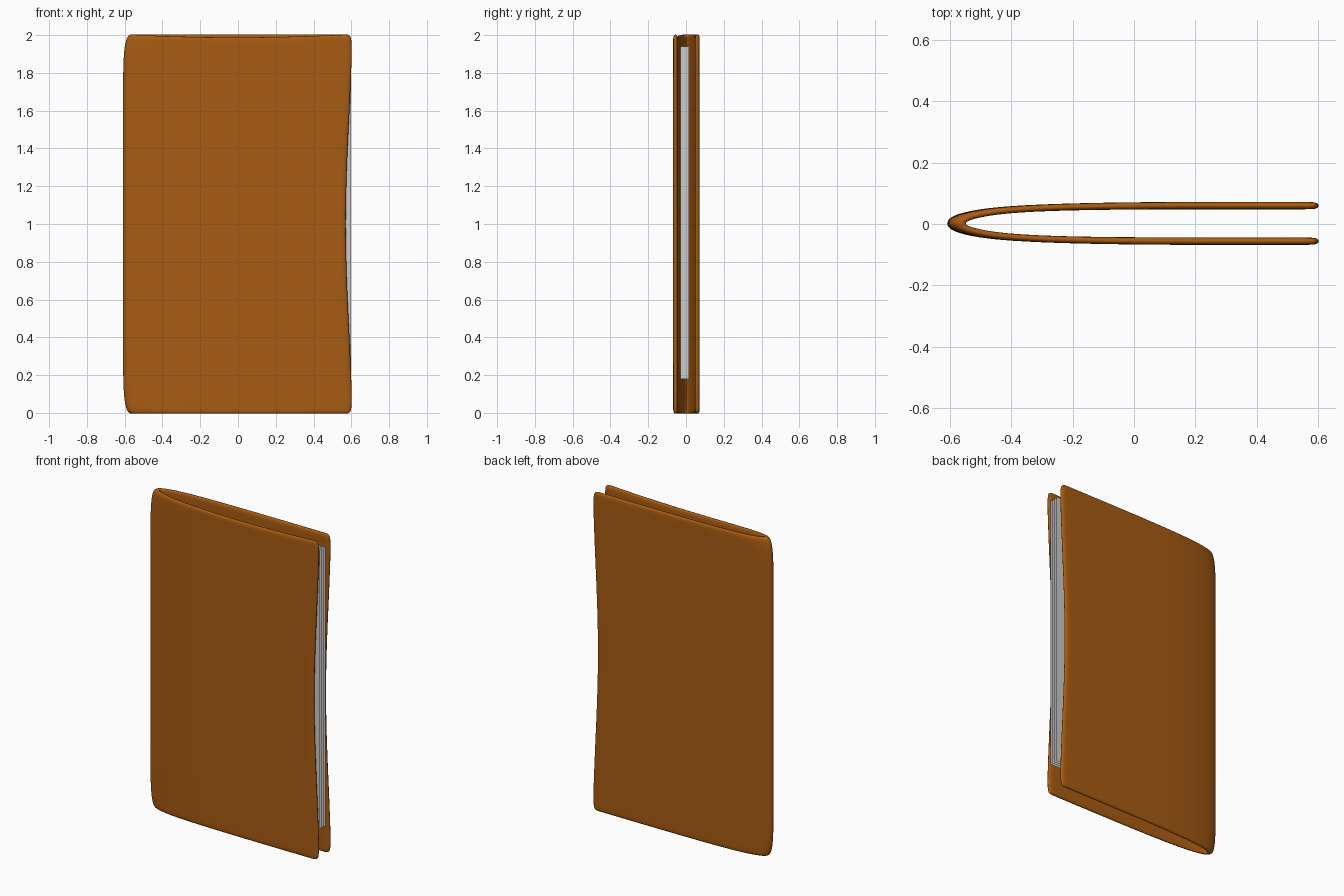
import bpy, bmesh

if "Cube" in bpy.data.objects:
    bpy.data.objects.remove(bpy.data.objects["Cube"])

leather = bpy.data.materials.new("leather")
leather.diffuse_color = (0.39, 0.105, 0.006, 1)
leather.use_nodes = True
leather.node_tree.nodes["Principled BSDF"].inputs["Base Color"].default_value = leather.diffuse_color


def make_object(name, bm, mat=None):
    bmesh.ops.recalc_face_normals(bm, faces=bm.faces)
    me = bpy.data.meshes.new(name)
    bm.to_mesh(me)
    bm.free()
    ob = bpy.data.objects.new(name, me)
    bpy.context.collection.objects.link(ob)
    if mat:
        me.materials.append(mat)
    return ob


# Folded cover: U-shaped profile halves (x, y), outer and inner skin
outer = [(-0.60, 0.020), (-0.56, 0.036), (-0.46, 0.054), (-0.25, 0.065),
         (0.05, 0.070), (0.35, 0.070), (0.56, 0.070), (0.603, 0.070)]
inner = [(-0.562, 0.007), (-0.53, 0.017), (-0.44, 0.033), (-0.24, 0.043),
         (0.05, 0.046), (0.35, 0.046), (0.56, 0.046), (0.605, 0.046)]


def full(half, tip):
    return [(x, -y) for x, y in reversed(half)] + [(tip, 0)] + half


skins = (full(outer, -0.613), full(inner, -0.569))
# Rows: height, spine inset, free edge inset
rows = [(-0.006, 0.03, 0.008), (0.03, 0.012, 0), (0.13, 0, 0), (0.4, 0, 0.012),
        (0.7, 0, 0.027), (1.0, 0, 0.034), (1.3, 0, 0.027), (1.6, 0, 0.012),
        (1.87, 0, 0), (1.97, 0.012, 0), (2.006, 0.03, 0.008)]

bm = bmesh.new()
grid = []
for z, spine, edge in rows:
    level = []
    for skin in skins:
        line = []
        for x, y in skin:
            t = (x + 0.61) / 1.21
            dx = spine * max(0, 1 - t * 3) - edge * max(0, (t - 0.7) / 0.3)
            sag = 0.018 * 4 * t * (1 - t) if z > 1.9 and y < 0 else 0
            line.append(bm.verts.new((x + dx, y + 0.002, z - sag)))
        level.append(line)
    grid.append(level)
n = len(skins[0])
for a, b in zip(grid, grid[1:]):
    for s in (0, 1):
        for i in range(n - 1):
            bm.faces.new((a[s][i], a[s][i + 1], b[s][i + 1], b[s][i]))
    for i in (0, n - 1):
        bm.faces.new((a[0][i], a[1][i], b[1][i], b[0][i]))
for lv in (grid[0], grid[-1]):
    for i in range(n - 1):
        bm.faces.new((lv[0][i], lv[0][i + 1], lv[1][i + 1], lv[1][i]))
cover = make_object("cover", bm, leather)
cover.modifiers.new("smooth", "SUBSURF").levels = 2
cover.modifiers["smooth"].render_levels = 2
for p in cover.data.polygons:
    p.use_smooth = True


# Loose inner sheets: thin upright leaves, joined by a strip at the spine
def upright(name, p, q):
    bm = bmesh.new()
    bm.faces.new([bm.verts.new((x, y, z)) for (x, y), z in
                  ((p, 0.18), (q, 0.18), (q, 1.94), (p, 1.94))])
    make_object(name, bm)


leaves = (-0.037, -0.020, -0.002, 0.015)
for k, y in enumerate(leaves):
    upright("sheet_%d" % (k + 1), (-0.43, y), (0.598, y))
upright("sheet_spine", (-0.43, leaves[0]), (-0.43, leaves[-1]))
